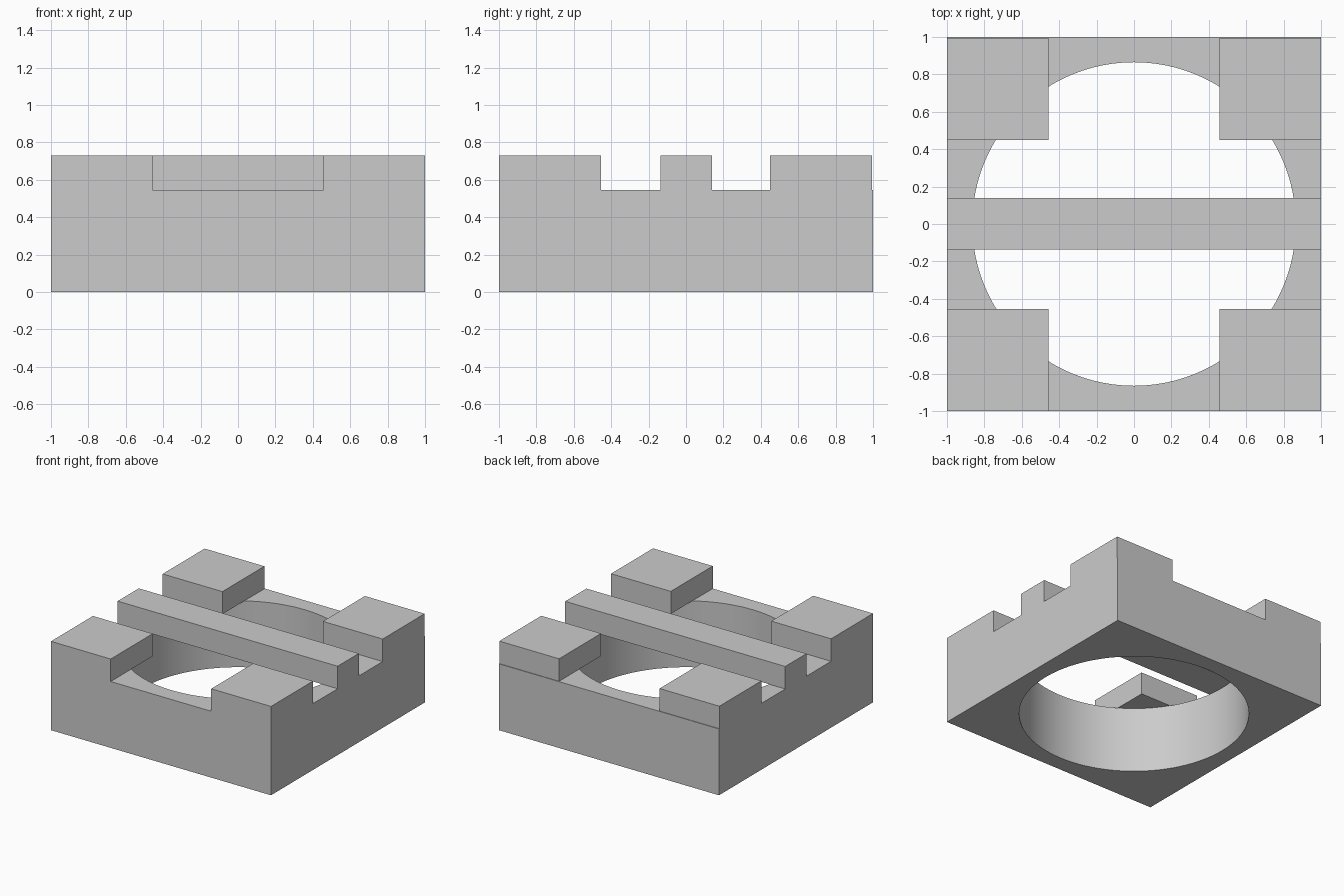
import bpy
import math

cube = bpy.data.objects.get("Cube")
if cube:
    bpy.data.objects.remove(cube, do_unlink=True)

GREY = (0.6, 0.6, 0.6, 1)
grey = bpy.data.materials.new("light grey")
grey.use_nodes = True
grey.diffuse_color = GREY
grey.node_tree.nodes["Principled BSDF"].inputs["Base Color"].default_value = GREY

BASE_TOP, TOP = 0.545, 0.73


def box(name, x, y, z):
    """Box spanning the given (min, max) ranges."""
    bpy.ops.mesh.primitive_cube_add(size=1)
    obj = bpy.context.object
    obj.name = name
    for v in obj.data.vertices:
        v.co = [r[0] if c < 0 else r[1] for c, r in zip(v.co, (x, y, z))]
    obj.data.materials.append(grey)
    return obj


# Square base with a round through-bore
base = box("base", (-1, 1), (-1, 1), (0, BASE_TOP))
bpy.ops.mesh.primitive_cylinder_add(vertices=96, radius=0.865, depth=2)
cutter = bpy.context.object
cutter.name = "bore_cutter"
cutter.hide_render = True
cutter.data.materials.append(grey)

bore = base.modifiers.new("bore", "BOOLEAN")
bore.operation = "DIFFERENCE"
bore.solver = "EXACT"
bore.object = cutter
bpy.ops.object.select_all(action="DESELECT")
base.select_set(True)
bpy.context.view_layer.objects.active = base
bpy.ops.object.modifier_apply(modifier=bore.name)
bpy.data.objects.remove(cutter, do_unlink=True)
bpy.ops.object.shade_smooth_by_angle(angle=math.radians(30))

# Corner blocks, overhanging the bore; the back pair is set in slightly
for side, x in (("right", (-1, -0.457)), ("left", (0.457, 1))):
    for end, y in (("front", (-1, -0.455)), ("back", (0.45, 0.995))):
        box(f"{end}_{side}_block", x, y, (BASE_TOP, TOP))

# Bar bridging the bore
box("cross_bar", (-1, 1), (-0.135, 0.14), (BASE_TOP, TOP))
